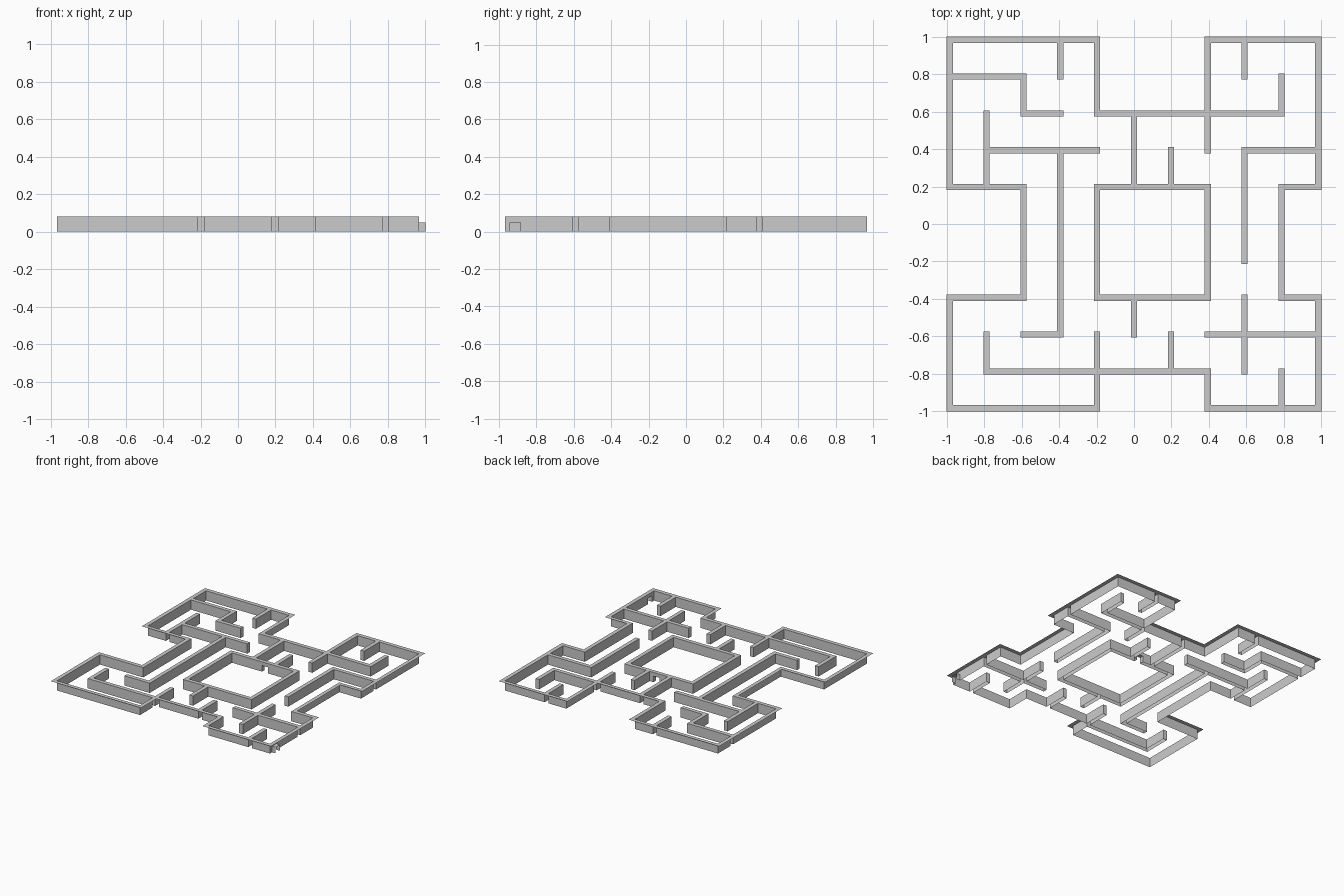
import bpy, bmesh
from mathutils import Vector

if "Cube" in bpy.data.objects:
    bpy.data.objects.remove(bpy.data.objects["Cube"])

P, W, H = 0.1967, 0.033, 0.08      # grid pitch, wall thickness, wall height
DOOR_H = 0.05

# Wall centre lines in grid units
OUTER = [(-5, 5), (-1, 5), (-1, 3), (2, 3), (2, 5), (5, 5), (5, 1), (4, 1), (4, -2), (5, -2),
         (5, -5), (2, -5), (2, -4), (-1, -4), (-1, -5), (-5, -5), (-5, -2), (-3, -2),
         (-3, 1), (-5, 1), (-5, 5)]
ROOM = [(-1, 1), (2, 1), (2, -2), (-1, -2), (-1, 1)]
INNER = [
    [(-2, 5), (-2, 4)], [(-5, 4), (-3, 4), (-3, 3), (-2, 3)], [(-4, 3), (-4, 1)],
    [(-4, 2), (-1, 2)], [(-2, 2), (-2, -3), (-3, -3)], [(0, 3), (0, 1)], [(1, 2), (1, 1)],
    [(2, 3), (2, 2)], [(2, 3), (4, 3), (4, 4)], [(3, 5), (3, 4)], [(3, -1), (3, 2), (5, 2)],
    [(0, -2), (0, -3)], [(-4, -3), (-4, -4), (-1, -4)], [(-1, -4), (-1, -3)],
    [(1, -4), (1, -3)], [(2, -3), (5, -3)], [(3, -2), (3, -4)], [(4, -5), (4, -4)]]


def sign(v):
    return (v > 0) - (v < 0)


# Mark wall cells on a grid of alternating wall bands (even) and gap bands (odd)
filled = set()
for path in [OUTER, ROOM] + INNER:
    for (ax, ay), (bx, by) in zip(path, path[1:]):
        dx, dy = sign(bx - ax), sign(by - ay)
        for k in range(2 * (abs(bx - ax) + abs(by - ay)) + 1):
            filled.add((2 * ax + k * dx, 2 * ay + k * dy))

# Flood the outside, whose wall faces stay open
DIRS = [(1, 0), (0, 1), (-1, 0), (0, -1)]
outside, stack = {(-11, -11)}, [(-11, -11)]
while stack:
    x, y = stack.pop()
    for dx, dy in DIRS:
        c = (x + dx, y + dy)
        if max(abs(c[0]), abs(c[1])) <= 11 and c not in filled and c not in outside:
            outside.add(c)
            stack.append(c)


def band(i):
    """Start and end coordinate of a grid band."""
    if i % 2 == 0:
        return i / 2 * P - W / 2, i / 2 * P + W / 2
    return (i - 1) / 2 * P + W / 2, (i + 1) / 2 * P - W / 2


# Hollow walls: tops plus sides, no underside
bm = bmesh.new()


def quad(target, pts):
    target.faces.new([target.verts.new(p) for p in pts])


for x, y in sorted(filled):
    (x0, x1), (y0, y1) = band(x), band(y)
    corners = [(x1, y0), (x1, y1), (x0, y1), (x0, y0)]
    quad(bm, [(a, b, H) for a, b in corners])
    for i, (dx, dy) in enumerate(DIRS):
        n = (x + dx, y + dy)
        if n in filled or n in outside:
            continue
        a, b = corners[i], corners[(i + 1) % 4]
        quad(bm, [(*a, 0), (*b, 0), (*b, H), (*a, H)])
bmesh.ops.remove_doubles(bm, verts=bm.verts, dist=1e-5)

# Doorways: (low corner, high corner, axis the passage runs along)
DOORS = [("exit_passage", (5 * P - W / 2, -0.94), (5 * P + W / 2, -0.885), 0),
         ("room_passage", (0.092, P - W / 2), (0.147, P + W / 2), 1)]


def make_object(name, mesh_bm):
    me = bpy.data.meshes.new(name)
    mesh_bm.to_mesh(me)
    mesh_bm.free()
    ob = bpy.data.objects.new(name, me)
    bpy.context.collection.objects.link(ob)


for name, lo, hi, axis in DOORS:
    def in_door(p, grow):
        return all(lo[k] - grow < p[k] < hi[k] + grow for k in (0, 1))

    # Cut the opening out of the wall sides
    across = Vector((0, 1, 0)) if axis == 0 else Vector((1, 0, 0))
    for co, no in [((*lo, 0), across), ((*hi, 0), across), ((0, 0, DOOR_H), Vector((0, 0, 1)))]:
        near = [f for f in bm.faces if abs(f.normal.z) < 0.5 and in_door(f.calc_center_median(), 0.2)]
        geom = set(near) | {e for f in near for e in f.edges} | {v for f in near for v in f.verts}
        bmesh.ops.bisect_plane(bm, geom=list(geom), plane_co=co, plane_no=no, dist=1e-6)
        bm.normal_update()
    gone = [f for f in bm.faces if abs(f.normal.z) < 0.5
            and in_door(f.calc_center_median(), 0.001) and f.calc_center_median().z < DOOR_H]
    bmesh.ops.delete(bm, geom=gone, context='FACES')

    # Lining of the opening: two cheeks and a lintel
    lining = bmesh.new()
    (x0, y0), (x1, y1) = lo, hi
    quad(lining, [(x0, y0, DOOR_H), (x0, y1, DOOR_H), (x1, y1, DOOR_H), (x1, y0, DOOR_H)])
    if axis == 0:
        quad(lining, [(x1, y0, 0), (x0, y0, 0), (x0, y0, DOOR_H), (x1, y0, DOOR_H)])
        quad(lining, [(x0, y1, 0), (x1, y1, 0), (x1, y1, DOOR_H), (x0, y1, DOOR_H)])
    else:
        quad(lining, [(x0, y0, 0), (x0, y1, 0), (x0, y1, DOOR_H), (x0, y0, DOOR_H)])
        quad(lining, [(x1, y1, 0), (x1, y0, 0), (x1, y0, DOOR_H), (x1, y1, DOOR_H)])
    bmesh.ops.remove_doubles(lining, verts=lining.verts, dist=1e-5)
    make_object(name, lining)

make_object("maze_walls", bm)
